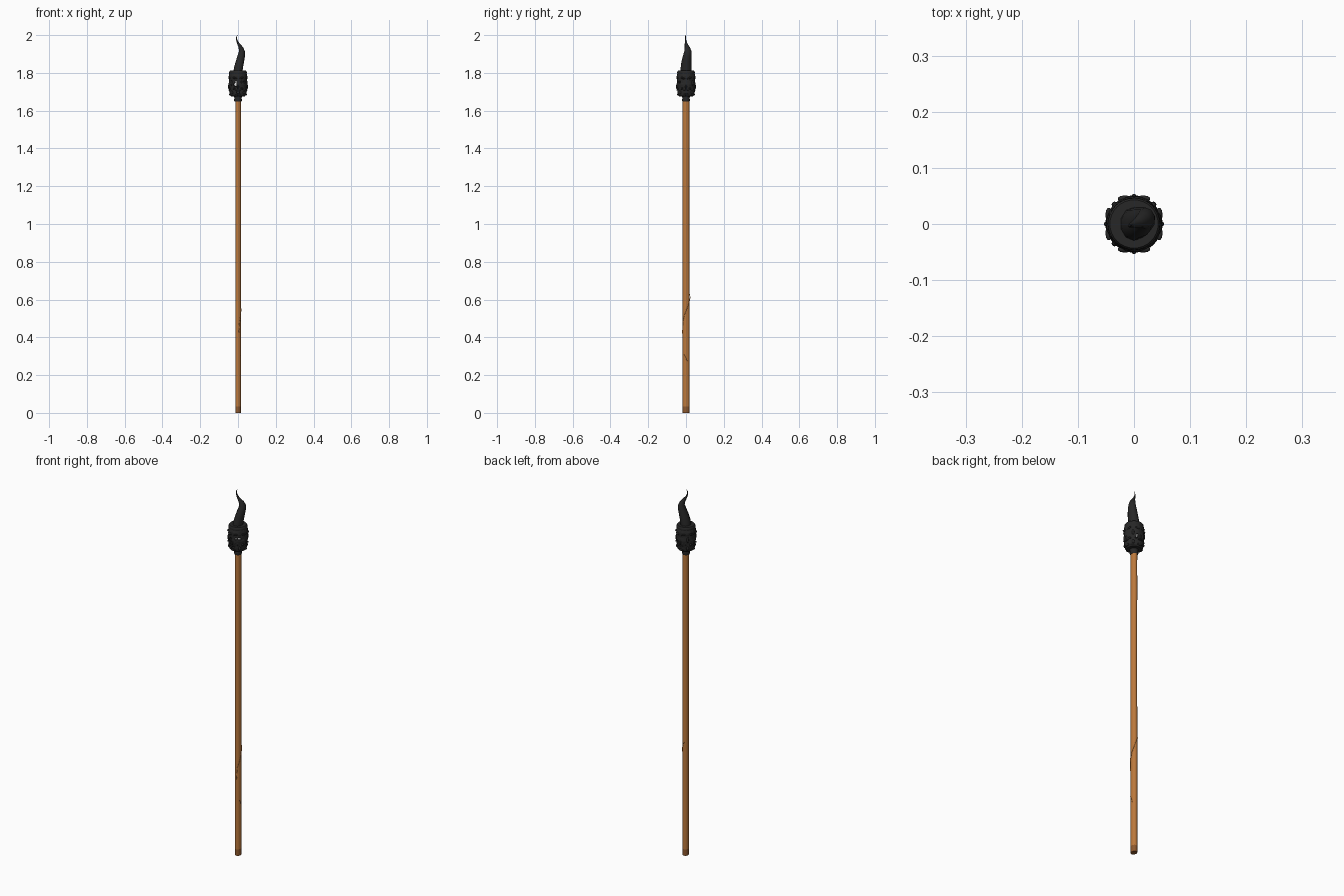
import bpy, bmesh, math, random
from mathutils import Vector

if "Cube" in bpy.data.objects:
    bpy.data.objects.remove(bpy.data.objects["Cube"])
random.seed(4)

def mat(name, c):
    m = bpy.data.materials.new(name)
    m.diffuse_color = (*c, 1)
    m.use_nodes = True
    m.node_tree.nodes["Principled BSDF"].inputs["Base Color"].default_value = m.diffuse_color
    return m

WOOD = mat("warm wood", (0.50, 0.19, 0.045))
DARK = mat("stained wood", (0.27, 0.10, 0.027))
BLACK = mat("black stone", (0.020, 0.020, 0.020))
PALE = mat("pale core", (0.9, 0.9, 0.9))

def finish(bm, name, mats, smooth=None):
    me = bpy.data.meshes.new(name)
    bmesh.ops.recalc_face_normals(bm, faces=bm.faces)
    bm.to_mesh(me)
    bm.free()
    for m in mats:
        me.materials.append(m)
    ob = bpy.data.objects.new(name, me)
    bpy.context.collection.objects.link(ob)
    if smooth:
        bpy.ops.object.select_all(action='DESELECT')
        ob.select_set(True)
        bpy.context.view_layer.objects.active = ob
        bpy.ops.object.shade_smooth_by_angle(angle=math.radians(smooth))
    return ob

def loft(bm, rings):
    """Skin a list of equal length point rings and cap both ends."""
    vs = [[bm.verts.new(p) for p in r] for r in rings]
    n = len(vs[0])
    for a, b in zip(vs, vs[1:]):
        for i in range(n):
            bm.faces.new((a[i], a[(i + 1) % n], b[(i + 1) % n], b[i]))
    bm.faces.new(vs[0][::-1])
    bm.faces.new(vs[-1])

def ellipse(cx, cy, z, rx, ry, n, turn=0.0):
    return [(cx + rx * math.cos(turn + 2 * math.pi * i / n),
             cy + ry * math.sin(turn + 2 * math.pi * i / n), z) for i in range(n)]

# Shaft: slightly uneven oval pole, stained at the foot
bm = bmesh.new()
rings = []
for z in (0, .035, .2, .4, .6, .8, 1.0, 1.2, 1.3, 1.45, 1.58, 1.66):
    w = random.uniform(-.0005, .0005)
    rings.append(ellipse(.001 + w, -w, z, .0150, .0178, 16))
loft(bm, rings)
for f in bm.faces:
    f.material_index = 1 if f.calc_center_median().z < .03 else 0
finish(bm, "shaft", [WOOD, DARK], 50)

# Neck collar under the head
bm = bmesh.new()
loft(bm, [ellipse(0, 0, z, r, r, 16) for z, r in
          ((1.648, .018), (1.655, .021), (1.665, .019), (1.678, .022))])
finish(bm, "neck_collar", [BLACK], 40)

# Hollow carved head, closed at top and bottom
SEG = 40
PROFILE = ((1.674, .020), (1.676, .036), (1.684, .043), (1.693, .045), (1.702, .046),
           (1.711, .047), (1.720, .048), (1.729, .049), (1.738, .050), (1.747, .049),
           (1.756, .048), (1.765, .048), (1.774, .049), (1.783, .049), (1.792, .047),
           (1.800, .045), (1.808, .045), (1.811, .040), (1.809, .02))
bm = bmesh.new()
rings = []
for z, r in PROFILE:
    ring = []
    for i in range(SEG):
        a = 2 * math.pi * i / SEG
        q = r + (random.uniform(-.001, .001) if 1.68 < z < 1.795 else 0)
        ring.append((q * math.cos(a), q * math.sin(a), z))
    rings.append(ring)
loft(bm, rings)
# Openings: (direction in degrees, sideways offset, height, radius)
OPENINGS = ((-90, -.014, 1.742, .010), (-90, .019, 1.752, .006), (-90, 0, 1.699, .006),
            (-45, 0, 1.752, .009), (45, .018, 1.728, .007))
holes = set()
for f in bm.faces:
    c = f.calc_center_median()
    for deg, side, z, r in OPENINGS:
        a = math.radians(deg)
        t = -c.x * math.sin(a) + c.y * math.cos(a)
        o = c.x * math.cos(a) + c.y * math.sin(a)
        if o > .02 and math.hypot(t - side, c.z - z) < r:
            holes.add(f)
bmesh.ops.delete(bm, geom=list(holes), context='FACES')
head = finish(bm, "carved_head", [BLACK])
sol = head.modifiers.new("wall", 'SOLIDIFY')
sol.thickness = .006
sol.offset = -1

# Pale core seen through the openings
bm = bmesh.new()
bmesh.ops.create_uvsphere(bm, u_segments=20, v_segments=12, radius=.022)
bmesh.ops.translate(bm, verts=bm.verts, vec=(-.005, .006, 1.741))
finish(bm, "inner_core", [PALE], 60)

# Carved relief repeated around the sides: brows, nose, cheeks, lips
def lump(bm, ang, side, z, r, size, tilt=0.0):
    """Small boulder pressed on the head at a given direction."""
    out = Vector((math.cos(ang), math.sin(ang), 0))
    tan = Vector((-out.y, out.x, 0))
    for v in bmesh.ops.create_icosphere(bm, subdivisions=2, radius=1)['verts']:
        t, o, h = v.co.x * size[0], v.co.y * size[1], v.co.z * size[2]
        t, h = t * math.cos(tilt) - h * math.sin(tilt), t * math.sin(tilt) + h * math.cos(tilt)
        v.co = out * (r + o) + tan * (side + t) + Vector((0, 0, z + h))

bm = bmesh.new()
for k in range(4):
    a = k * math.pi / 2
    lump(bm, a, 0, 1.726, .048, (.0045, .006, .012))
    lump(bm, a, 0, 1.710, .047, (.015, .004, .0035))
    lump(bm, a, 0, 1.686, .043, (.015, .005, .005))
    for s in (-1, 1):
        lump(bm, a, s * .016, 1.772, .045, (.014, .006, .005), s * .3)
        lump(bm, a, s * .020, 1.718, .042, (.008, .006, .005), -s * .4)
    d = a + math.pi / 4
    if k != 3:
        lump(bm, d, 0, 1.745, .048, (.006, .006, .015))
    lump(bm, d, 0, 1.697, .044, (.007, .006, .010))
finish(bm, "face_carvings", [BLACK], 60)

# Band around the flat crown
bm = bmesh.new()
loft(bm, [ellipse(0, 0, z, r, r, 32) for z, r in
          ((1.793, .045), (1.797, .047), (1.808, .046), (1.812, .043))])
finish(bm, "crown_band", [BLACK], 40)

# Curved horn with a thin curled tip: (z, x centre, y centre, x radius, y radius)
HORN = ((1.808, .000, .000, .025, .030), (1.83, .003, .001, .025, .029),
        (1.86, .010, .003, .023, .027), (1.89, .017, .007, .021, .023),
        (1.915, .021, .010, .016, .019), (1.935, .015, .007, .013, .014),
        (1.95, .006, .002, .009, .009), (1.965, -.003, -.001, .005, .005),
        (1.98, -.008, -.003, .003, .003), (1.992, -.007, -.003, .002, .002),
        (2.0, -.003, -.001, .0006, .0006))
bm = bmesh.new()
loft(bm, [ellipse(x, y, z, rx, ry, 10, .3) for z, x, y, rx, ry in HORN])
finish(bm, "horn", [BLACK], 45)

# Thin fibres peeling off the shaft
def fibre(name, pts, r):
    cu = bpy.data.curves.new(name, 'CURVE')
    cu.dimensions = '3D'
    cu.bevel_depth = r
    cu.bevel_resolution = 1
    sp = cu.splines.new('POLY')
    sp.points.add(len(pts) - 1)
    for p, co in zip(sp.points, pts):
        p.co = (*co, 1)
    cu.materials.append(WOOD)
    bpy.context.collection.objects.link(bpy.data.objects.new(name, cu))

fibre("long_fibre", [(.004, -.019, .42), (.008, -.018, .48), (.0155, -.008, .52), (.0165, .004, .55),
                     (.012, .016, .58), (.004, .022, .61), (-.008, .02, .63)], .0012)
fibre("short_fibre", [(.013, -.011, .31), (.016, -.002, .295), (.0155, .006, .275)], .0012)
